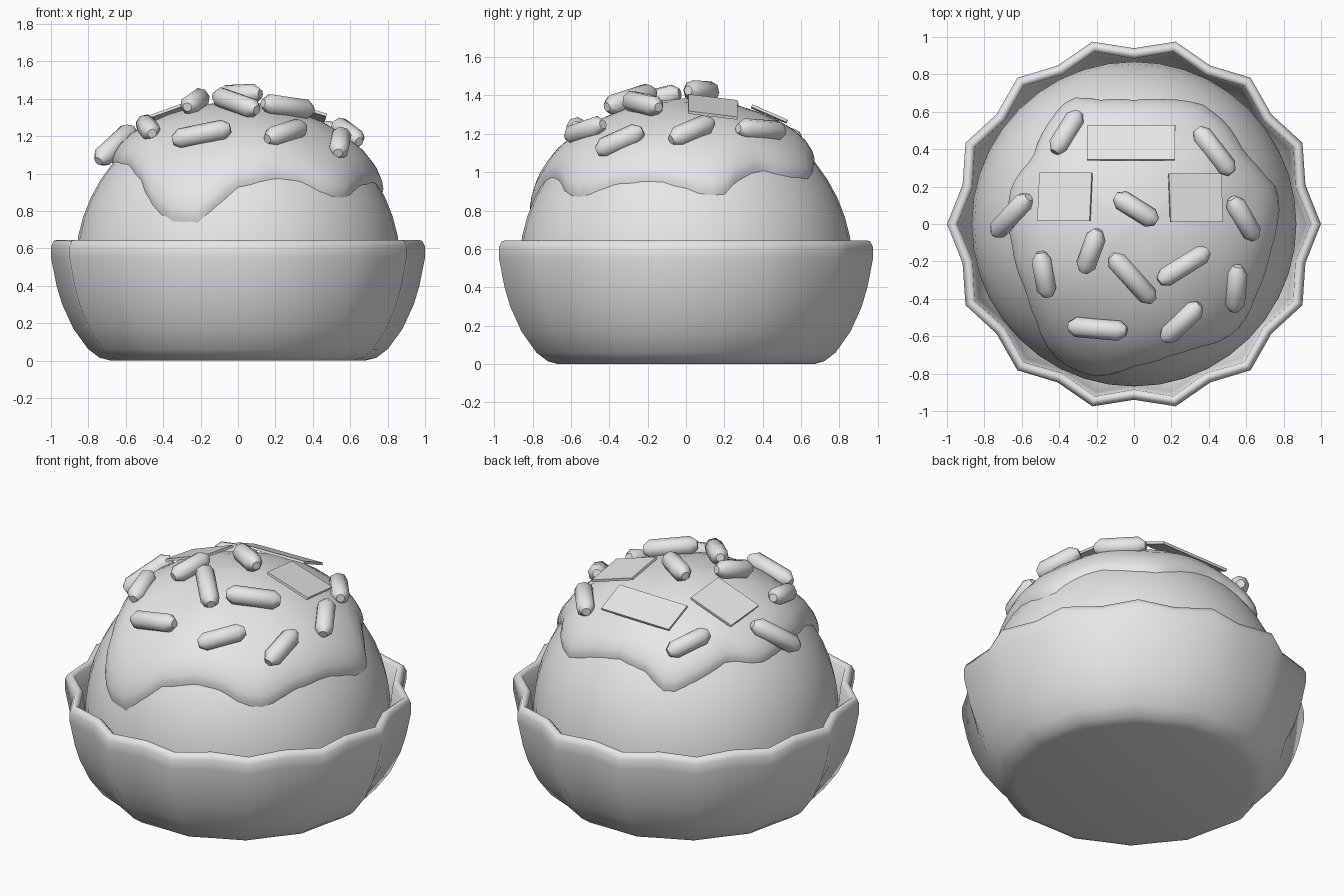
import bpy, math
from math import cos, sin, pi, radians
from mathutils import Vector, Matrix

old = bpy.data.objects.get("Cube")
if old:
    bpy.data.objects.remove(old, do_unlink=True)

# One plain grey for everything
grey = bpy.data.materials.new("plain grey")
grey.use_nodes = True
grey.diffuse_color = (0.8, 0.8, 0.8, 1)
grey.node_tree.nodes["Principled BSDF"].inputs["Base Color"].default_value = (0.8, 0.8, 0.8, 1)

CENTRE = Vector((0, 0, 0.5))   # middle of the round cake


def skin(name, rings, start_cap=True, end_cap=True, angle=45):
    """Join equal rings of points into a surface, closing the ends with faces."""
    n = len(rings[0])
    verts = [p for ring in rings for p in ring]
    faces = [(k * n + i, k * n + (i + 1) % n, (k + 1) * n + (i + 1) % n, (k + 1) * n + i)
             for k in range(len(rings) - 1) for i in range(n)]
    if start_cap:
        faces.append(tuple(reversed(range(n))))
    if end_cap:
        faces.append(tuple(range(len(verts) - n, len(verts))))
    mesh = bpy.data.meshes.new(name)
    mesh.from_pydata(verts, [], faces)
    mesh.materials.append(grey)
    obj = bpy.data.objects.new(name, mesh)
    bpy.context.collection.objects.link(obj)
    bpy.ops.object.select_all(action="DESELECT")
    obj.select_set(True)
    bpy.context.view_layer.objects.active = obj
    bpy.ops.object.shade_smooth_by_angle(angle=radians(angle))
    return obj


def polar(r, a, z):
    return Vector((r * cos(a), r * sin(a), z))


# Fluted cup: outer wall, rim, inner wall; (tip radius, height, flute depth)
FLUTES = 14
cup_profile = [(0.68, 0, 0.01), (0.74, 0.015, 0.02), (0.8, 0.06, 0.03), (0.88, 0.17, 0.045),
               (0.94, 0.3, 0.055), (0.97, 0.4, 0.06), (1, 0.55, 0.06), (1, 0.61, 0.06),
               (0.985, 0.64, 0.06), (0.965, 0.645, 0.06), (0.945, 0.63, 0.06),
               (0.92, 0.45, 0.055), (0.84, 0.2, 0.04), (0.66, 0.05, 0.01)]
cup_rings = [[polar(r - depth * (i % 2), pi * i / FLUTES, z) for i in range(2 * FLUTES)]
             for r, z, depth in cup_profile]
skin("fluted_cup", cup_rings, angle=55)

# Round cake dome, cut off inside the cup
SIDES = 40
dome = []
for k in range(15):
    tilt = radians(100 - 7 * k)
    dome.append([CENTRE + polar(0.87 * sin(tilt), 2 * pi * i / SIDES, 0.87 * cos(tilt))
                 for i in range(SIDES)])
skin("cake_dome", dome)

# Icing edge: (direction in degrees, height of the lower edge)
edge = [(-90, 0.92), (-74, 0.97), (-62, 0.95), (-53, 0.88), (-44, 0.86), (-30, 0.93),
        (-12, 0.95), (0, 0.91), (8, 0.87), (15, 0.88), (21, 0.95), (33, 1.01), (47, 0.97),
        (60, 0.96), (76, 1.03), (90, 1.06), (105, 1.03), (117, 0.93), (130, 1), (147, 1.08),
        (163, 1.03), (190, 1.06), (212, 1.04), (225, 0.96), (235, 0.83), (243, 0.74),
        (255, 0.73), (262, 0.82), (270, 0.92)]


def edge_height(deg):
    for (a, za), (b, zb) in zip(edge, edge[1:]):
        if a <= deg <= b:
            return za + (zb - za) * (deg - a) / (b - a)


# Icing: shell from the pole to the dripping edge, then a lip back to the cake
icing_sections = [(0.02, 0.885), (0.2, 0.886), (0.36, 0.89), (0.5, 0.898), (0.64, 0.908),
                  (0.76, 0.915), (0.86, 0.912), (0.93, 0.9), (0.97, 0.885), (1, 0.862)]
STEPS = 72
icing = []
for part, radius in reversed(icing_sections):
    ring = []
    for i in range(STEPS):
        deg = -90 + 360 * i / STEPS
        tilt = part * math.acos((edge_height(deg) - CENTRE.z) / 0.87)
        ring.append(CENTRE + polar(radius * sin(tilt), radians(deg), radius * cos(tilt)))
    icing.append(ring)
skin("icing", icing, start_cap=False, angle=40)


def surface_frame(x, y, radius, yaw, slope=1.0):
    """Matrix lying on the dome above (x, y), its x axis turned by yaw as seen from above."""
    spot = Vector((x, y, math.sqrt(radius ** 2 - x * x - y * y)))
    up = Vector((x * slope, y * slope, spot.z)).normalized()
    flat = Vector((cos(radians(yaw)), sin(radians(yaw)), 0))
    along = Vector((flat.x, flat.y, -flat.dot(up) / up.z)).normalized()
    across = up.cross(along)
    turn = Matrix((along, across, up)).transposed().to_4x4()
    return Matrix.Translation(CENTRE + spot) @ turn, Vector((along.x, along.y)).length


# Sprinkles: x, y, yaw, length seen from above
sprinkles = [(-0.36, 0.49, 58, 0.25), (0.43, 0.39, -52, 0.3), (-0.655, 0.045, 47, 0.27),
             (0.01, 0.08, -32, 0.26), (0.585, 0.03, -60, 0.25), (-0.23, -0.145, 70, 0.24),
             (-0.01, -0.29, -48, 0.33), (0.265, -0.225, 32, 0.31), (-0.48, -0.27, -80, 0.24),
             (0.545, -0.345, 85, 0.24), (-0.195, -0.56, -5, 0.31), (0.255, -0.525, 43, 0.27)]
for number, (x, y, yaw, length) in enumerate(sprinkles, 1):
    frame, spread = surface_frame(x, y, 0.925, yaw)
    half = min(length / spread, length * 1.3) / 2
    stations = [(-half, 0.025), (0.04 - half, 0.055), (half - 0.04, 0.055), (half, 0.025)]
    rings = [[frame @ Vector((s, r * cos(pi * i / 4), r * sin(pi * i / 4))) for i in range(8)]
             for s, r in stations]
    skin("sprinkle_%d" % number, rings, angle=50)

# Thin flat plates on the back half of the top
plates = [("left_plate", 0.33, 0.14, 0.14, 0.13), ("right_plate", -0.37, 0.145, 0.14, 0.13),
          ("back_plate", -0.015, 0.435, 0.235, 0.1)]
for name, x, y, wide, deep in plates:
    frame, spread = surface_frame(x, y, 0.915, 0, 0.8)
    rings = [[frame @ Vector((sx * wide / spread, sy * deep, h))
              for sx, sy in ((-1, -1), (1, -1), (1, 1), (-1, 1))] for h in (-0.009, 0.006)]
    skin(name, rings, angle=20)
